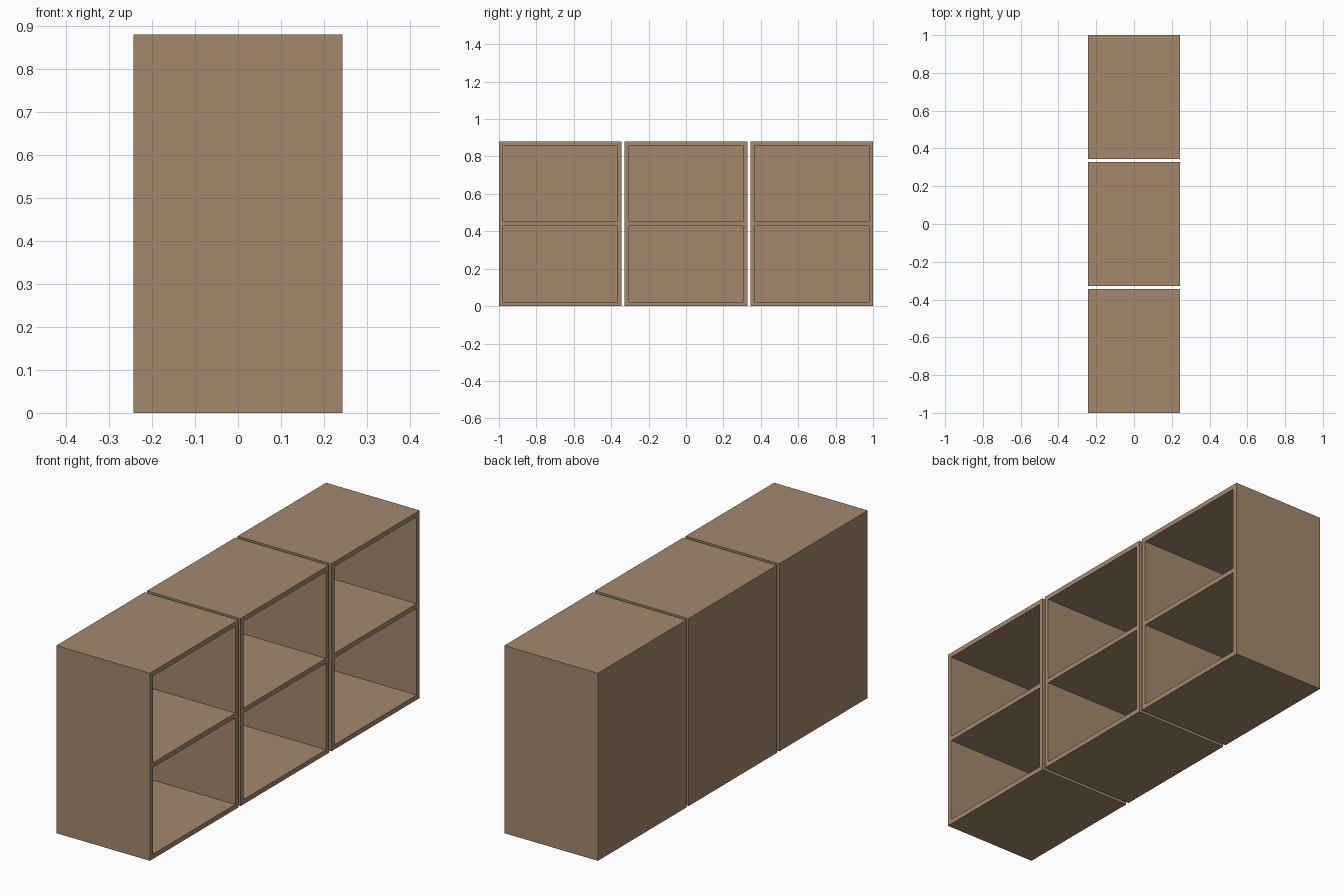
import bpy

if "Cube" in bpy.data.objects:
    bpy.data.objects.remove(bpy.data.objects["Cube"])

D, H, T = 0.486, 0.88, 0.0225    # cabinet depth, height, board thickness
GAP = 0.0165                     # space between cabinets
W = (2 - 2 * GAP) / 3            # cabinet width

wood = bpy.data.materials.new("brown wood")
wood.diffuse_color = (0.37, 0.25, 0.155, 1)
wood.use_nodes = True
wood.node_tree.nodes["Principled BSDF"].inputs["Base Color"].default_value = wood.diffuse_color


def board(name, lo, hi):
    bpy.ops.mesh.primitive_cube_add(size=1, location=[(a + b) / 2 for a, b in zip(lo, hi)])
    ob = bpy.context.object
    ob.name = name
    ob.scale = [b - a for a, b in zip(lo, hi)]
    bpy.ops.object.transform_apply(location=False, rotation=False, scale=True)
    ob.data.materials.append(wood)


back, front = -D / 2, D / 2
inner = back + T
for i, label in enumerate(("near", "middle", "far")):
    y0 = -1 + i * (W + GAP)
    y1 = y0 + W
    # back panel covers the whole rear
    board(label + "_back_panel", (back, y0, 0), (inner, y1, H))
    # full-height sides
    board(label + "_left_side", (inner, y0, 0), (front, y0 + T, H))
    board(label + "_right_side", (inner, y1 - T, 0), (front, y1, H))
    # bottom, middle shelf and top sit between the sides
    for part, z in (("bottom", 0), ("shelf", (H - T) / 2), ("top", H - T)):
        board(f"{label}_{part}", (inner, y0 + T, z), (front, y1 - T, z + T))
